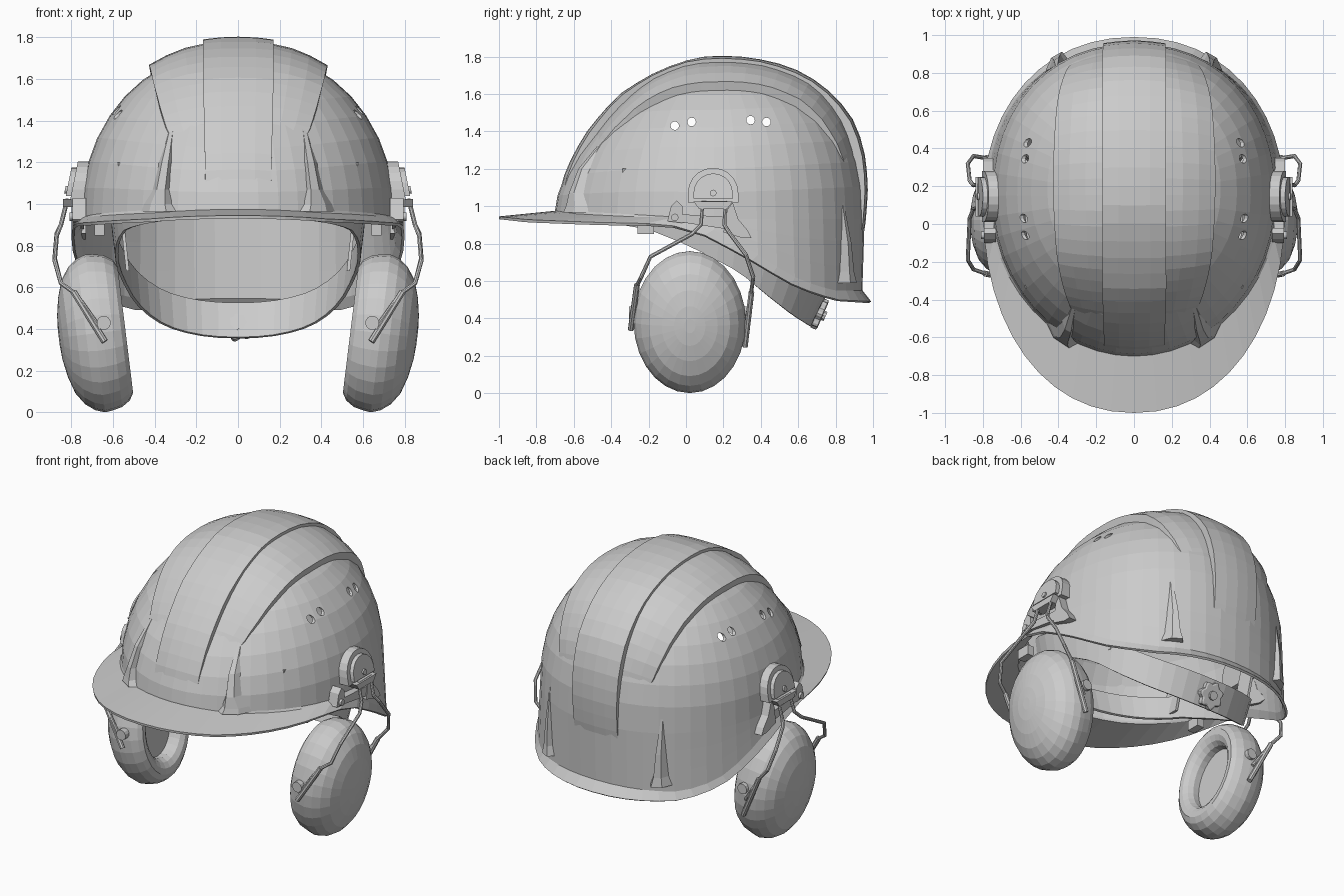
import bpy
from math import sin, cos, pi, radians, copysign
from mathutils import Vector as V
from mathutils.bvhtree import BVHTree
import bmesh

if "Cube" in bpy.data.objects:
    bpy.data.objects.remove(bpy.data.objects["Cube"])


def loft(name, rings, closed=True, caps=True, mirror=False, solid=0.0):
    """Skin a list of point rings into one object."""
    n = len(rings[0])
    verts = [tuple(p) for r in rings for p in r]
    faces = []
    for j in range(len(rings) - 1):
        for i in range(n if closed else n - 1):
            k = (i + 1) % n
            faces.append((j*n + i, j*n + k, (j+1)*n + k, (j+1)*n + i))
    if caps:
        faces += [tuple(range(n))[::-1], tuple(range(len(verts) - n, len(verts)))]
    me = bpy.data.meshes.new(name)
    me.from_pydata(verts, [], faces)
    if caps:
        bm = bmesh.new()
        bm.from_mesh(me)
        bmesh.ops.recalc_face_normals(bm, faces=bm.faces)
        bm.to_mesh(me)
        bm.free()
    ob = bpy.data.objects.new(name, me)
    bpy.context.collection.objects.link(ob)
    if solid:
        m = ob.modifiers.new("thickness", 'SOLIDIFY')
        m.thickness, m.offset = solid, -1
    if mirror:
        m = ob.modifiers.new("mirror", 'MIRROR')
        m.use_mirror_merge = False
    return ob


def tube(name, path, r, sides=8, mirror=True):
    path = [V(p) for p in path]
    nrm, rings = V((0.3, 0.2, 1)), []
    for i, p in enumerate(path):
        t = (path[min(i+1, len(path)-1)] - path[max(i-1, 0)]).normalized()
        nrm = (nrm - t * nrm.dot(t)).normalized()
        b = t.cross(nrm)
        rings.append([p + r*(cos(a)*nrm + sin(a)*b) for a in
                      (2*pi*k/sides for k in range(sides))])
    return loft(name, rings, mirror=mirror)


def prism(name, pts, x0, x1, lean=0.0):
    """Side-view (y, z) outline extruded along x, mirrored to both sides."""
    return loft(name, [[(x - lean*(z - 1.05), y, z) for y, z in pts] for x in (x0, x1)], mirror=True)


def disc(y, z, r, n=12):
    return [(y + r*cos(2*pi*k/n), z + r*sin(2*pi*k/n)) for k in range(n)]


def rect(y0, y1, z0, z1):
    return [(y0, z0), (y1, z0), (y1, z1), (y0, z1)]


def interp(tab, v):
    for (a, b), (c, d) in zip(tab, tab[1:]):
        if v <= c:
            return b + (d - b) * max(0, (v - a) / (c - a))
    return tab[-1][1]


def spow(v, e):
    return copysign(abs(v)**e, v)


# Helmet shell: brim edge, lip, wall, dome rings
RIM = [(-1, .945), (-.85, .928), (-.5, .914), (-.1, .905), (.1, .845), (.3, .74),
       (.45, .65), (.6, .565), (.8, .50), (1, .49)]
SEG, LEV = 48, 11
angles = [2*pi*i/SEG for i in range(SEG)]
rings = [[] for _ in range(LEV + 4)]
for th in angles:
    s, c = sin(th), -cos(th)
    wf, wb = max(-c, 0), max(c, 0)
    pw = .93 if c > 0 else 1
    ex, ey = .755*spow(s, pw), (.85 if c < 0 else .805)*spow(c, pw)
    ze = .93 + .05*wf
    ry = .1 + (1.1 if c < 0 else .89)*spow(c, .93)
    zr = interp(RIM, ry)
    rings[0].append((.80*spow(s, .93), ry, zr))
    zj = zr + .03 + .03*wb*wb
    f = 1.025 - .025*wf - .04*wb**4
    rings[1].append((ex*f, .15 + ey*f, zj))
    for k, q in ((2, .35), (3, .7)):
        g = f + (1 - f)*q
        rings[k].append((ex*g, .15 + ey*g, zj + (ze - zj)*q))
    n = 2.12 - .5*wf*wf + .3*wb
    for k in range(LEV):
        a = radians(89.97) * k / (LEV - 1)
        r, h = cos(a)**(2/n), sin(a)**(2/n)
        rings[4 + k].append((ex*r, .15 + ey*r, ze + (1.74 - ze)*h))
shell = loft("helmet_shell", rings, caps=False, solid=.015)
tree = BVHTree.FromPolygons([v.co.copy() for v in shell.data.vertices],
                            [tuple(p.vertices) for p in shell.data.polygons])

# Vent holes cut through both sides
vents = bpy.data.meshes.new("vent_cutter")
bm = bmesh.new()
for y, z in ((-.06, 1.43), (.03, 1.45), (.345, 1.46), (.43, 1.45)):
    res = bmesh.ops.create_cone(bm, cap_ends=True, segments=12, radius1=.023, radius2=.023, depth=2)
    for v in res["verts"]:
        v.co = (v.co.z, v.co.x + y, v.co.y + z)
bmesh.ops.recalc_face_normals(bm, faces=bm.faces)
bm.to_mesh(vents)
bm.free()
cutter = bpy.data.objects.new("vent_cutter", vents)
bpy.context.collection.objects.link(cutter)
cutter.hide_render = True
cutter.display_type = 'WIRE'
m = shell.modifiers.new("vents", 'BOOLEAN')
m.operation, m.object, m.solver = 'DIFFERENCE', cutter, 'EXACT'


# Raised crown panels that follow the dome
def panel(name, a0, a1, width, height, cols, rows=22):
    centre, sections = V((0, .15, .75)), []
    for j in range(rows + 1):
        t = j / rows
        a = radians(a0 + (a1 - a0)*t)
        w = width(t)
        h = height*min(1, 4*t, 4*(1 - t)) - .004
        pts = []
        for i in range(cols + 1):
            x = -w + 2*w*i/cols
            hit = tree.ray_cast(V((x + .0015, .1515, .75)), V((0, -cos(a), sin(a))))[0]
            hit = hit or V((x, .15, 1.74))
            d = (hit - centre).normalized()
            pts.append(hit + d*h)
            if i in (0, cols):
                low = hit - d*.012
                low.x *= 1.03
                pts.insert(0, low) if i == 0 else pts.append(low)
        sections.append(pts)
    loft(name, sections, closed=False, caps=False)


panel("crown_panel", 42, 148, lambda t: .32 + .09*max(0, sin(pi*t))**.7, .05, 10)
panel("centre_ridge", 22, 174, lambda t: .158, .07, 4, 28)


# Front and back ribs: rows of (x, z, half width, height)
def rib(name, rows, d):
    rings = []
    for x, z, w, h in rows:
        ends = [tree.ray_cast(V((x + k*w, .15, z)), V((0, d, 0)))[0].y for k in (-1, -.45, .45, 1)]
        rings.append([(x - w, ends[0] - .012*d, z), (x - w*.45, ends[1] + h*d, z),
                      (x + w*.45, ends[2] + h*d, z), (x + w, ends[3] - .012*d, z)])
    loft(name, rings, mirror=True)


rib("front_rib", [(.385, .965, .09, .05), (.385, 1.0, .075, .045), (.37, 1.07, .045, .04),
                  (.35, 1.2, .035, .035), (.31, 1.41, .012, 0)], -1)
rib("back_rib", [(.41, .59, .065, .05), (.41, .65, .045, .04), (.41, .8, .03, .03),
                 (.41, 1.02, .012, 0)], 1)

# Inner headband, dropping toward the back
BAND = [(-.55, 1.02), (-.2, .96), (0, .88), (.3, .73), (.45, .61), (.6, .5), (.7, .44)]
low, high = [], []
for th in angles:
    s, c = spow(sin(th), .9), -spow(cos(th), .9)
    y = .07 + .63*c
    z = interp(BAND, y)
    low.append((.59*s, y - .03*max(c, 0), z - .085))
    high.append((.61*s, y + .05*c, z + .08))
loft("headband", [low, high], caps=False, solid=.015)

# Suspension straps between headband and shell
for name, a, b in (("front_strap", (.51, -.27, .92), (.57, -.28, 1.2)),
                   ("rear_strap", (.53, .36, .68), (.58, .42, 1.15))):
    loft(name, [[(x + i, y + j, z) for i, j in ((-.008, -.06), (.008, -.06), (.008, .06), (-.008, .06))]
                for x, y, z in (a, b)], mirror=True)

# Lobed adjuster knob on the back of the headband
nv, up = V((0, .92, -.40)), V((0, .40, .92))
base = V((0, .70, .43))
loft("adjuster_knob", [[base + nv*d + (cos(a)*V((1, 0, 0)) + sin(a)*up)*sc*.078*(1 + .12*cos(7*a))
                        for a in (2*pi*k/42 for k in range(42))]
                       for d, sc in ((-.012, .5), (-.005, .5), (0, 1), (.03, 1), (.035, .85))])
loft("knob_centre", [[base + nv*d + (cos(a)*V((1, 0, 0)) + sin(a)*up)*.028
                      for a in (2*pi*k/10 for k in range(10))] for d in (.03, .05)])

# Ear cups: rounded cushion ring, seam and domed outside
CUP = [(.2, -.02), (.55, -.02), (.555, -.06), (.61, -.09), (.70, -.108), (.80, -.11), (.89, -.09),
       (.96, -.05), (.99, 0), (1, .035), (.96, .08), (.87, .125), (.72, .165), (.5, .192),
       (.28, .207), (.1, .212)]
T = radians(7)
rings = []
for r, x in CUP:
    ring = []
    for k in range(28):
        a = 2*pi*k/28
        z = .382*r*sin(a)
        ring.append((.65 + x*cos(T) + z*sin(T), .02 + .30*r*cos(a), .384 - x*sin(T) + z*cos(T)))
    rings.append(ring)
loft("ear_cup", rings, mirror=True)

# Wire arms with sleeves and cup pivots
tube("wire_arm", [(.66, -.29, .40), (.78, -.265, .57), (.85, -.24, .62), (.88, -.19, .73), (.87, .03, .85),
                  (.85, .08, .90), (.82, .09, 1.02), (.82, .21, 1.02), (.85, .205, .90), (.87, .23, .86),
                  (.88, .32, .74), (.85, .36, .62), (.79, .35, .55), (.66, .32, .36)], .011)
tube("front_sleeve", [(.79, -.262, .58), (.64, -.295, .34)], .016)
tube("rear_sleeve", [(.78, .35, .54), (.64, .315, .25)], .016)
tube("front_pivot", [(.645, -.305, .43), (.645, -.24, .43)], .034, 12)
tube("rear_pivot", [(.645, .335, .43), (.645, .27, .43)], .034, 12)


# Ear-muff mounts on the shell sides
def dome(r, z0):
    return [(.145 - r, z0)] + [(.145 - r*cos(pi*k/10), 1.07 + r*sin(pi*k/10)) for k in range(11)] + [(.145 + r, z0)]


prism("mount_plate", dome(.135, 1.02), .69, .80, .2)
prism("mount_cap", dome(.105, 1.04), .79, .825, .2)
prism("mount_bolt", disc(.145, 1.07, .018), .80, .835, .2)
prism("mount_bar", [(.04, 1.025), (.25, 1.025), (.22, .985), (.07, .985)], .77, .84)
prism("mount_base", [(-.1, .925), (.2, .88), (.3, .86), (.25, .94), (-.08, .96)], .74, .795)
prism("front_clip", [(-.1, .92), (-.02, .91), (-.02, 1.0), (-.05, 1.03), (-.08, 1.0)], .73, .795)
prism("rear_clip", [(.2, .86), (.30, .83), (.35, .83), (.33, .87), (.28, .93), (.25, 1.02), (.22, .98)], .73, .80)
prism("clip_screw", disc(-.06, .94, .02), .79, .81)
prism("vent_button", disc(.2, 1.435, .025), .57, .635, .3)
prism("strap_buckle", rect(-.26, -.17, .85, .915), .64, .69)
